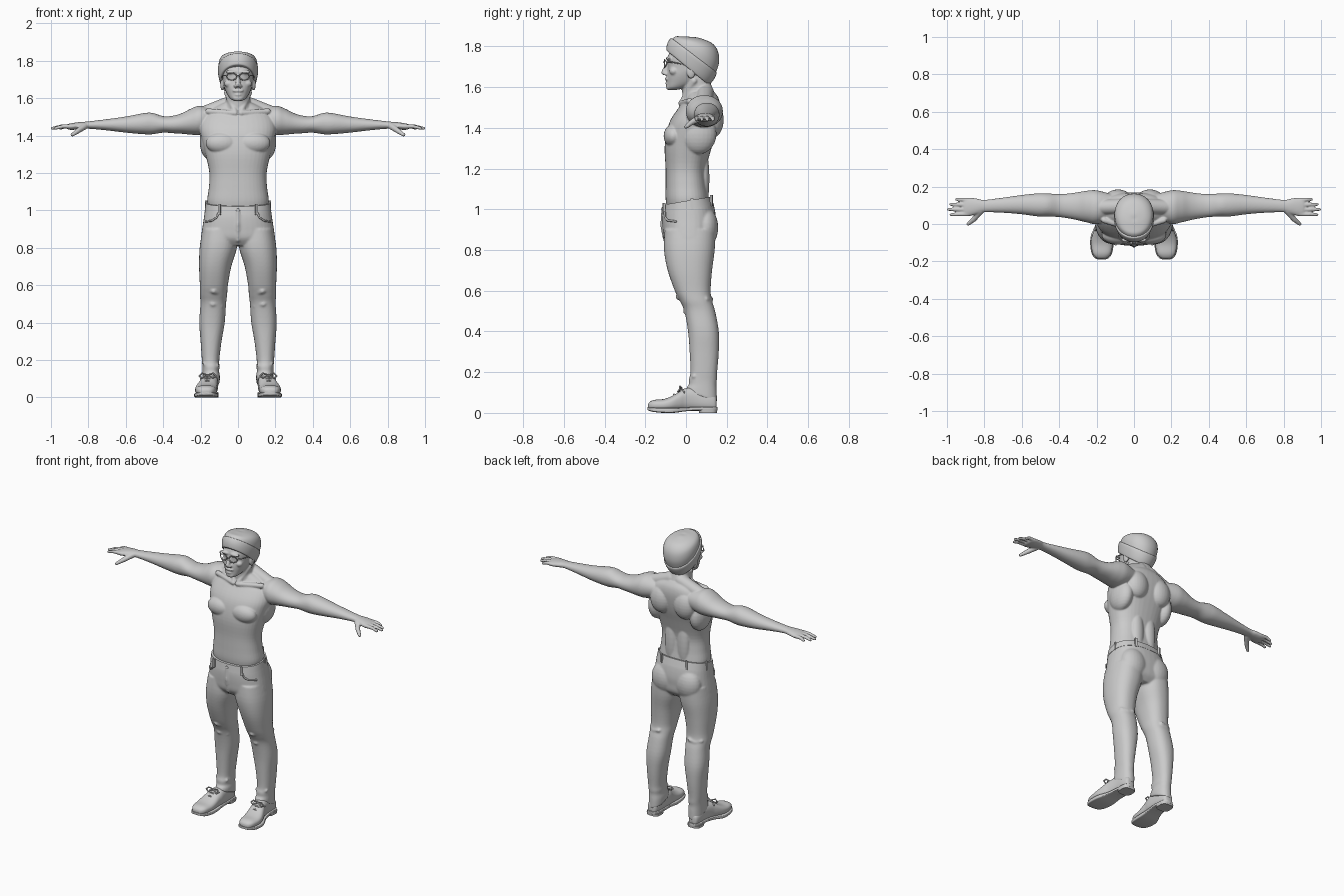
import bpy, bmesh
from math import sin, cos, pi, copysign
from mathutils import Matrix, Vector


def spline(rows, steps=4):
    """Catmull-Rom interpolation of equal-length rows."""
    rows = [Vector(tuple(r) + (0,) * (6 - len(r))) for r in rows]
    out = []
    for i in range(len(rows) - 1):
        p0, p1, p2 = rows[max(i - 1, 0)], rows[i], rows[i + 1]
        p3 = rows[min(i + 2, len(rows) - 1)]
        for k in range(steps):
            t = k / steps
            out.append(0.5 * (2 * p1 + (p2 - p0) * t + (2 * p0 - 5 * p1 + 4 * p2 - p3) * t * t
                              + (3 * p1 - p0 - 3 * p2 + p3) * t ** 3))
    return out + [rows[-1]]


def loft(bm, axis, rows, n=2.2, s=1, seg=40, steps=4):
    """Skin rings (position, a0, a1, b0, b1, tilt) along an axis; n squares the section."""
    rings = []
    for t, a0, a1, b0, b1, tilt in spline(rows, steps):
        ring = []
        for k in range(seg):
            c, d = cos(2 * pi * k / seg), sin(2 * pi * k / seg)
            a = (a0 + a1) / 2 + (a1 - a0) / 2 * copysign(abs(c) ** (2 / n), c)
            h = (b1 - b0) / 2 * copysign(abs(d) ** (2 / n), d)
            b = (b0 + b1) / 2 + h
            p = {'z': (a, b, t + tilt * h), 'x': (t, a, b), 'y': (a, t, b)}[axis]
            ring.append(bm.verts.new((p[0] * s, p[1], p[2])))
        rings.append(ring)
    for r, q in zip(rings, rings[1:]):
        for k in range(seg):
            j = (k + 1) % seg
            bm.faces.new((r[k], r[j], q[j], q[k]))
    bm.faces.new(rings[0][::-1])
    bm.faces.new(rings[-1])


def sym(rows):
    """Rows (z, half width, y0, y1, tilt) to symmetric loft rows."""
    return [(r[0], -r[1], r[1]) + tuple(r[2:]) for r in rows]


def ball(bm, c, r, u=24, v=14):
    m = Matrix.Translation(c) @ Matrix.Diagonal((*r, 1))
    bmesh.ops.create_uvsphere(bm, u_segments=u, v_segments=v, radius=1, matrix=m)


def box(bm, c, size, turn=0):
    m = Matrix.Translation(c) @ Matrix.Rotation(turn, 4, 'Z') @ Matrix.Diagonal((*size, 1))
    bmesh.ops.create_cube(bm, size=1, matrix=m)


def wire(bm, pts, radii, s=1, seg=12):
    """Round-ended chain of tapered tubes."""
    pts = [Vector((p[0] * s, p[1], p[2])) for p in pts]
    if not isinstance(radii, (list, tuple)):
        radii = [radii] * len(pts)
    for p, r in zip(pts, radii):
        ball(bm, p, (r, r, r), seg, 8)
    for p, q, r1, r2 in zip(pts, pts[1:], radii, radii[1:]):
        d = q - p
        m = Matrix.Translation((p + q) / 2) @ d.to_track_quat('Z', 'Y').to_matrix().to_4x4()
        bmesh.ops.create_cone(bm, cap_ends=True, segments=seg, radius1=r1, radius2=r2,
                              depth=d.length, matrix=m)


def finish(name, bm, voxel=0, smooth=0, mirror=False):
    bmesh.ops.recalc_face_normals(bm, faces=bm.faces[:])
    me = bpy.data.meshes.new(name)
    bm.to_mesh(me)
    bm.free()
    me.shade_smooth()
    me.set_sharp_from_angle(angle=0.75)
    ob = bpy.data.objects.new(name, me)
    bpy.context.collection.objects.link(ob)
    if mirror:
        ob.modifiers.new("mirror", 'MIRROR').use_mirror_merge = False
    if voxel:
        m = ob.modifiers.new("fuse", 'REMESH')
        m.mode, m.voxel_size, m.use_smooth_shade = 'VOXEL', voxel, True
        m = ob.modifiers.new("soften", 'SMOOTH')
        m.factor, m.iterations = 0.5, smooth
    return ob


# Body: torso, neck, head, arms and hands fused into one skin
bm = bmesh.new()
loft(bm, 'z', sym([(1.0, .155, -.092, .112), (1.05, .165, -.1, .113), (1.12, .156, -.1, .103),
                   (1.2, .153, -.1, .1), (1.3, .174, -.105, .125), (1.38, .195, -.095, .15),
                   (1.44, .205, -.075, .163), (1.5, .19, -.035, .168), (1.545, .14, 0, .16),
                   (1.575, .08, .01, .14)]), 2.4)
loft(bm, 'z', sym([(1.52, .09, -.015, .15), (1.56, .07, -.018, .142), (1.6, .064, -.02, .128),
                   (1.65, .063, -.025, .11), (1.7, .06, -.02, .1)]))
loft(bm, 'z', sym([(1.586, .022, -.086, -.045), (1.598, .042, -.093, .0), (1.625, .06, -.094, .06),
                   (1.66, .074, -.094, .09), (1.695, .081, -.09, .115), (1.75, .085, -.089, .13),
                   (1.8, .07, -.06, .12), (1.82, .04, -.02, .09)]), 2.3)
wire(bm, [(0, -.09, 1.712), (0, -.108, 1.672)], [.01, .014])                  # nose
ball(bm, (0, -.092, 1.64), (.03, .012, .009))                                # moustache
ball(bm, (0, -.093, 1.618), (.02, .009, .006))                               # lower lip
ball(bm, (0, -.084, 1.6), (.028, .014, .016))                                # chin
for s in (1, -1):
    ball(bm, (s * .035, -.085, 1.74), (.034, .014, .01))                     # brow
    ball(bm, (s * .014, -.1, 1.665), (.009, .012, .009))                     # nostril
    ball(bm, (s * .05, -.06, 1.678), (.024, .022, .02))                      # cheek
    ball(bm, (s * .084, .025, 1.675), (.011, .022, .034))                    # ear
    ball(bm, (s * .085, -.06, 1.36), (.088, .05, .058))                      # chest muscle
    ball(bm, (s * .085, .13, 1.44), (.075, .055, .09))                       # shoulder blade
    ball(bm, (s * .045, .085, 1.15), (.042, .03, .16))                       # lower back
    ball(bm, (s * .15, .06, 1.37), (.055, .09, .1))                          # side muscle
    wire(bm, [(.03, .095, 1.575), (.18, .09, 1.518)], [.042, .04], s, 24)    # trapezius
    wire(bm, [(.015, -.025, 1.52), (.16, .02, 1.53)], [.014, .016], s)       # collarbone
    wire(bm, [(.015, -.02, 1.525), (.06, .04, 1.63)], [.014, .016], s)       # neck muscle
    loft(bm, 'x', [(.12, .03, .16, 1.43, 1.54), (.2, .0, .18, 1.405, 1.56),
                   (.25, .008, .178, 1.405, 1.545), (.3, .02, .17, 1.41, 1.52),
                   (.35, .03, .163, 1.413, 1.506), (.4, .037, .16, 1.416, 1.504),
                   (.46, .04, .163, 1.407, 1.522), (.51, .04, .164, 1.408, 1.519),
                   (.6, .052, .155, 1.416, 1.502), (.7, .06, .141, 1.428, 1.488),
                   (.8, .063, .129, 1.437, 1.476), (.84, .053, .136, 1.435, 1.473),
                   (.88, .042, .141, 1.431, 1.468), (.905, .042, .139, 1.432, 1.463),
                   (.915, .055, .13, 1.437, 1.457)], 2.1, s)
    for y0, y1, tip in ((.053, .05, .978), (.078, .078, .993), (.103, .105, .98), (.129, .132, .95)):
        wire(bm, [(.89, y0, 1.45), ((.9 + tip) / 2, (y0 + y1) / 2, 1.449), (tip, y1, 1.439)],
             [.012, .0105, .0085], s)
    wire(bm, [(.82, .07, 1.45), (.856, .025, 1.425), (.886, .0, 1.404)], [.018, .014, .01], s)
finish("body", bm, 0.0045, 6)

# Trousers: hips and both legs fused
bm = bmesh.new()
loft(bm, 'z', sym([(1.038, .17, -.106, .121, .17), (1.0, .177, -.114, .138, .12), (.95, .184, -.117, .148),
                   (.9, .192, -.115, .146), (.85, .198, -.108, .14), (.812, .19, -.08, .11)]), 2.4)
for s in (1, -1):
    loft(bm, 'z', [(.9, .0, .19, -.105, .145), (.8, .006, .205, -.108, .141), (.7, .036, .208, -.09, .128),
                   (.6, .054, .204, -.055, .121), (.55, .058, .204, -.03, .128), (.5, .064, .201, -.008, .143),
                   (.4, .071, .207, .01, .161), (.3, .088, .2, .018, .161), (.2, .1, .193, .022, .153),
                   (.165, .099, .19, .014, .152), (.14, .101, .189, .014, .149),
                   (.115, .097, .189, .004, .151, -.15), (.08, .098, .189, -.002, .152, -.36)], 2.3, s)
    ball(bm, (s * .085, .095, .91), (.088, .063, .1))                         # seat
    # Cloth folds at knee and ankle
    wire(bm, [(.085, .0, .55), (.13, -.035, .57), (.185, .0, .59)], [.012, .016, .012], s)
    wire(bm, [(.09, .02, .49), (.135, -.002, .5), (.18, .02, .52)], [.012, .014, .012], s)
    wire(bm, [(.11, .125, .56), (.15, .118, .55), (.185, .1, .56)], [.01, .012, .01], s)
    wire(bm, [(.11, .04, .17), (.145, .024, .16), (.18, .04, .18)], [.01, .011, .01], s)
wire(bm, [(0, -.112, 1.0), (0, -.117, .92), (0, -.1, .84)], .01)              # fly
finish("trousers", bm, 0.006, 4)

# Waistband with loops, button and pocket seams
bm = bmesh.new()
loft(bm, 'z', sym([(1.0, .178, -.116, .137, .17), (1.042, .173, -.109, .124, .17)]), 2.4, seg=64)
finish("waistband", bm)
bm = bmesh.new()
for x, y, z, turn in ((.1, -.108, 1.003, .25), (.171, .03, 1.025, 1.5), (.09, .125, 1.043, -.3)):
    for s in (1, -1):
        box(bm, (s * x, y, z), (.013, .012, .056), s * turn)
finish("belt_loops", bm)
bm = bmesh.new()
ball(bm, (0, -.116, 1.0), (.01, .006, .01))
finish("button", bm)
bm = bmesh.new()
wire(bm, [(.105, -.104, .985), (.115, -.104, .962), (.14, -.09, .945), (.172, -.05, .94)], .005)
finish("pocket_seam", bm, mirror=True)

# Knitted cap and its folded band, tilted down to the nape
bm = bmesh.new()
loft(bm, 'z', sym([(1.702, .088, -.09, .11, -.8), (1.725, .097, -.085, .13, -.8),
                   (1.755, .103, -.068, .148, -.75), (1.785, .103, -.05, .162, -.6),
                   (1.812, .092, -.028, .157, -.4), (1.832, .066, -.01, .128, -.24),
                   (1.843, .03, .01, .075, -.15), (1.845, .005, .03, .045, 0)]), 2.1, seg=48)
finish("cap", bm)
bm = bmesh.new()
loft(bm, 'z', sym([(1.695, .088, -.09, .107, -.82), (1.698, .096, -.097, .114, -.82),
                   (1.725, .104, -.091, .135, -.8), (1.752, .108, -.076, .15, -.77),
                   (1.758, .1, -.066, .145, -.75)]), 2.1, seg=48)
finish("cap_band", bm)

# Glasses
bm = bmesh.new()
ring = [(.034 + .027 * cos(a), -.106 + .012 * cos(a) ** 2 * (cos(a) > 0), 1.716 + .019 * sin(a))
        for a in (2 * pi * k / 20 for k in range(21))]
wire(bm, ring, .003, seg=8)
wire(bm, [(.061, -.095, 1.722), (.082, -.07, 1.722), (.088, .03, 1.705)], .003, seg=8)
wire(bm, [(0, -.11, 1.722), (.008, -.107, 1.719)], .003, seg=8)
finish("glasses", bm, mirror=True)

# Shoes
bm = bmesh.new()
loft(bm, 'y', [(-.186, .155, .19, .022, .042), (-.178, .138, .207, .016, .054), (-.155, .122, .222, .012, .064),
               (-.11, .114, .229, .01, .068), (-.07, .111, .226, .01, .082), (-.03, .11, .212, .01, .106),
               (.0, .106, .2, .01, .122), (.05, .106, .19, .01, .125), (.11, .11, .186, .01, .105),
               (.142, .12, .178, .012, .085), (.15, .135, .165, .02, .07)], 2.5)
finish("shoe", bm, mirror=True)
bm = bmesh.new()
loft(bm, 'y', [(-.19, .155, .19, .014, .028), (-.18, .132, .212, .01, .027), (-.155, .117, .227, .004, .026),
               (-.11, .109, .234, .0, .025), (-.06, .107, .23, .0, .025), (.0, .108, .205, .008, .027),
               (.06, .104, .193, .012, .03), (.12, .108, .19, .012, .03), (.146, .122, .178, .012, .03),
               (.154, .137, .163, .012, .03)], 6)
finish("sole", bm, mirror=True)
bm = bmesh.new()
loft(bm, 'z', [(0, .105, .192, .065, .152), (.016, .103, .194, .062, .154)], 3)
finish("heel", bm, mirror=True)

# Laces with a bow
bm = bmesh.new()
for y, z in ((-.06, .086), (-.04, .1), (-.02, .112)):
    wire(bm, [(.125, y + .012, z - .012), (.165, y, z + .005), (.2, y + .012, z - .012)], .004, seg=8)
for d in (1, -1):
    wire(bm, [(.163, -.02, .12), (.163 + d * .03, -.03, .13), (.163 + d * .045, -.032, .115),
              (.163 + d * .03, -.036, .105), (.163, -.022, .118)], .004, seg=8)
finish("laces", bm, mirror=True)
